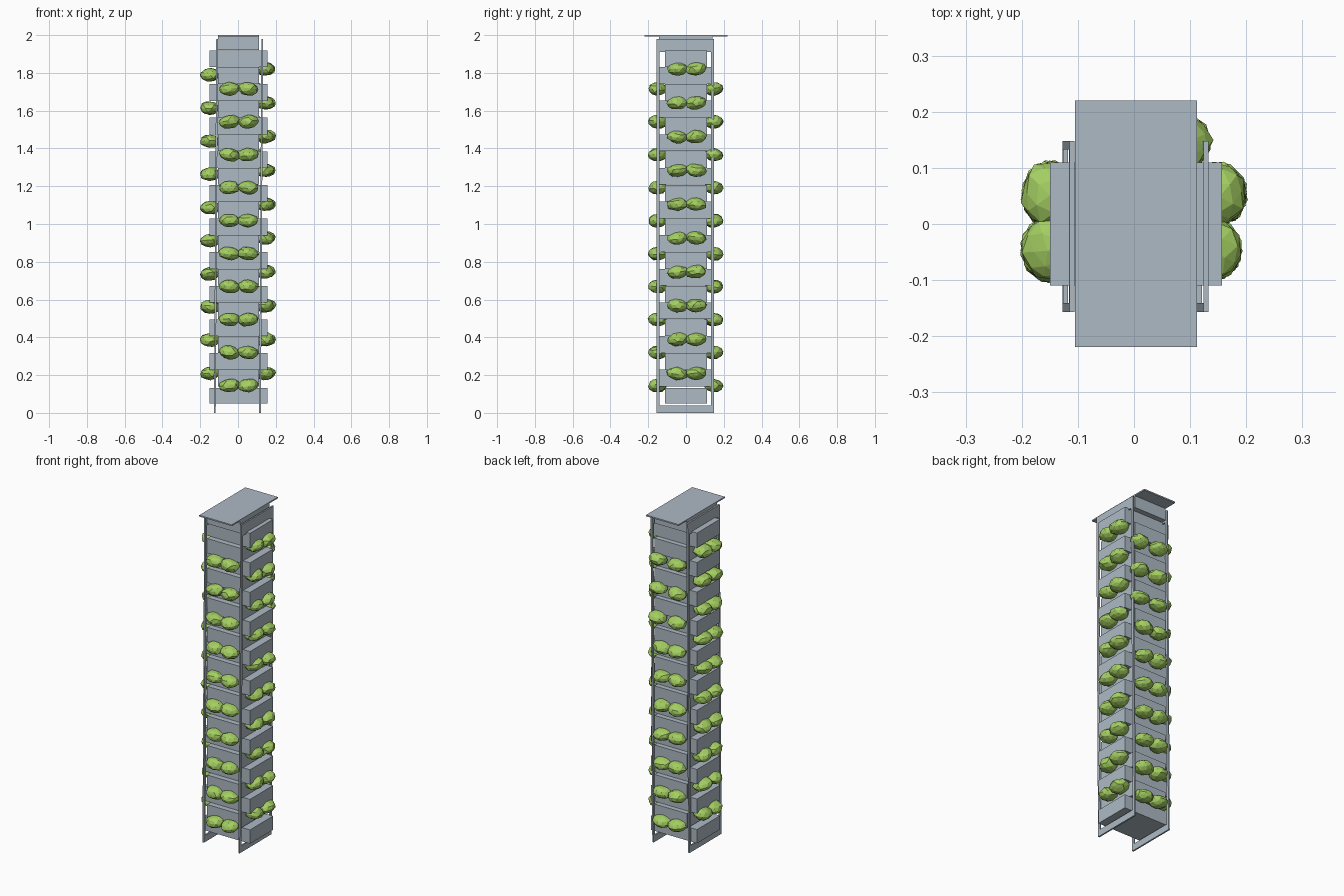
import bpy, bmesh, math, random
from mathutils import Matrix, Vector, Euler

if "Cube" in bpy.data.objects:
    bpy.data.objects.remove(bpy.data.objects["Cube"])

random.seed(4)


def material(name, rgb):
    m = bpy.data.materials.new(name)
    m.diffuse_color = (*rgb, 1)
    m.use_nodes = True
    m.node_tree.nodes["Principled BSDF"].inputs["Base Color"].default_value = m.diffuse_color
    return m


GREY = material("blue_grey_metal", (0.42, 0.49, 0.55))
GREEN = material("leaf_green", (0.37, 0.62, 0.12))


def finish(name, bm, mat):
    me = bpy.data.meshes.new(name)
    bm.to_mesh(me)
    bm.free()
    me.materials.append(mat)
    ob = bpy.data.objects.new(name, me)
    bpy.context.collection.objects.link(ob)
    return ob


def add_box(bm, x0, x1, y0, y1, z0, z1):
    c = Vector((x0 + x1, y0 + y1, z0 + z1)) / 2
    m = Matrix.Translation(c) @ Matrix.Diagonal((x1 - x0, y1 - y0, z1 - z0, 1))
    return bmesh.ops.create_cube(bm, size=1, matrix=m)["verts"]


def add_leaf(bm, x, y, z, rx, ry):
    # flattened low-poly clump with a slight random tilt
    rot = Euler((random.uniform(-.15, .15), random.uniform(-.15, .15), 0)).to_matrix().to_4x4()
    m = Matrix.Translation((x, y, z)) @ rot @ Matrix.Diagonal((rx, ry, 0.036, 1)) \
        @ Matrix.Rotation(random.uniform(0, 6.28), 4, 'Z')
    for v in bmesh.ops.create_icosphere(bm, subdivisions=2, radius=1)["verts"]:
        v.co = m @ (v.co * random.uniform(0.92, 1.06))


STEP = 0.178
LAYERS = 11

# Alternating crossed trays: one layer sticks out sideways, the next front/back
side = bmesh.new()
front = bmesh.new()
for k in range(LAYERS):
    z = 0.05 + STEP * k
    add_box(side, -0.15, 0.157, -0.11, 0.11, z, z + (0.083 if k == 0 else 0.089))
    z = 0.14 + STEP * k
    add_box(front, -0.105, 0.112, -0.143, 0.14, z, z + 0.0885 if k < 10 else 1.995)
finish("side_trays", side, GREY)
finish("front_back_trays", front, GREY)

# Side frames: two posts with a top and a bottom rail, leaning slightly to +x
for name, x in (("left_frame", -0.127), ("right_frame", 0.112)):
    bm = bmesh.new()
    w = 0.009
    add_box(bm, x, x + w, -0.157, -0.141, 0, 1.98)
    add_box(bm, x, x + w, 0.133, 0.148, 0, 1.98)
    add_box(bm, x, x + w, -0.141, 0.133, 0, 0.04)
    add_box(bm, x, x + w, -0.141, 0.133, 1.91, 1.98)
    for v in bm.verts:
        v.co.x += 0.006 * v.co.z
    finish(name, bm, GREY)

# Thin roof plate
bm = bmesh.new()
add_box(bm, -0.105, 0.112, -0.219, 0.22, 1.992, 2.0)
finish("roof_plate", bm, GREY)

# Pairs of leaf clumps on all four sides
bm = bmesh.new()
for k in range(10):
    zf = 0.145 + 0.1745 * k
    zl = 0.21 + 0.1755 * k
    zr = 0.21 + 0.179 * k
    for t in (-0.045, 0.053):
        add_leaf(bm, t, -0.15, zf, 0.056, 0.05)
        add_leaf(bm, t + (0.03 if k > 6 and t > 0 else 0), 0.147, zf, 0.056, 0.05)
        add_leaf(bm, -0.149, t, zl, 0.052, 0.059)
        add_leaf(bm, 0.144 + 0.1 * t, t, zr, 0.052, 0.057)
finish("leaf_clumps", bm, GREEN)
